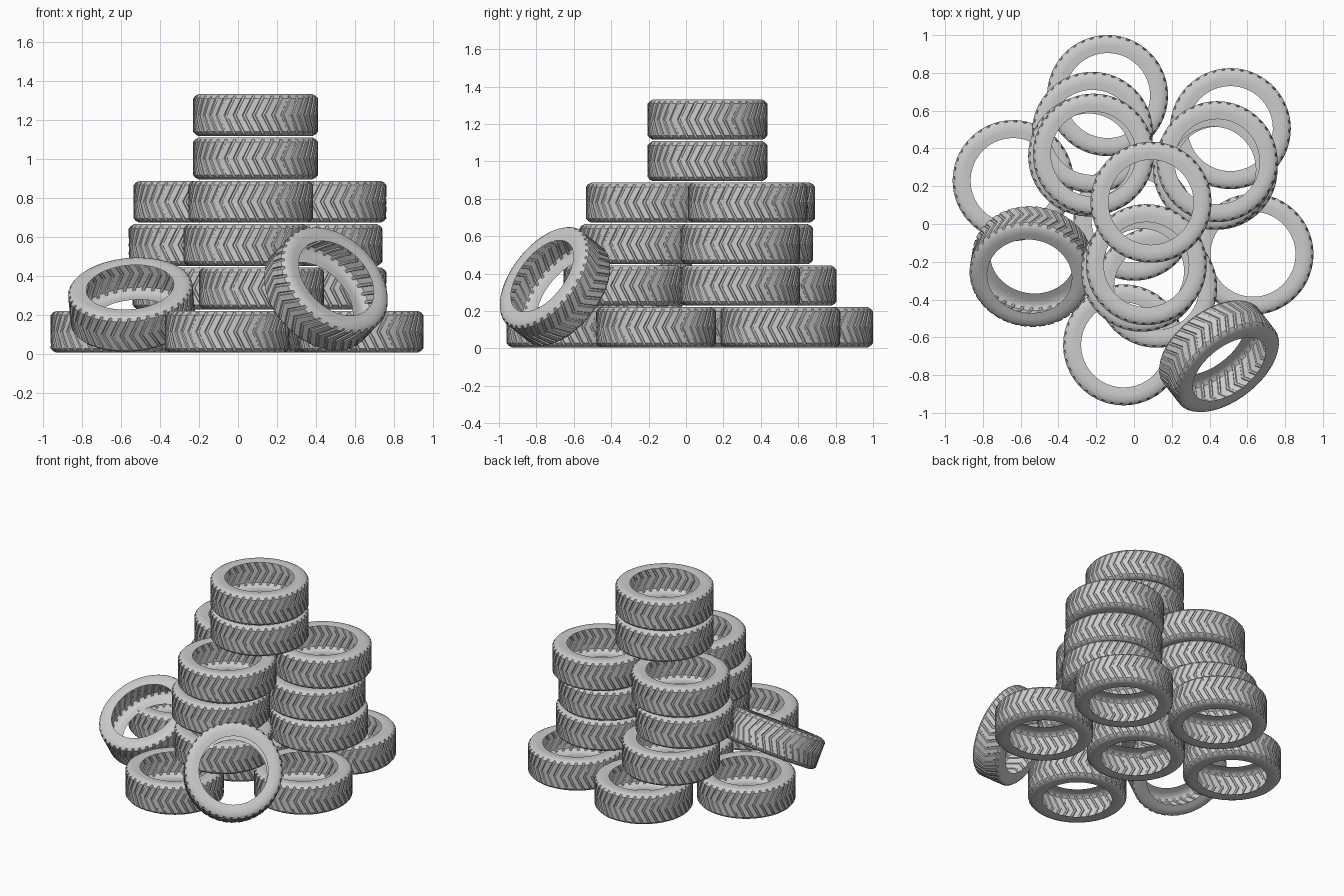
import bpy, bmesh
from math import cos, sin, pi
from mathutils import Vector

if "Cube" in bpy.data.objects:
    bpy.data.objects.remove(bpy.data.objects["Cube"])

R, HALF, HOLE = 0.32, 0.107, 0.225
BLOCKS = 40                      # chevron tread blocks around one tyre
STEPS = [(0.0, 0.0), (0.62, 0.0), (0.70, 0.006), (0.92, 0.006)]  # block / groove

# cross-section from top rim to bottom rim: (radius, z, is_tread)
top = [(HOLE, 0.103, False), (0.262, 0.107, False), (0.292, 0.107, False),
       (0.309, 0.098, False)]
tread = [(R, z, True) for z in (0.085, 0.045, 0.0, -0.045, -0.085)]
profile = top + tread + [(r, -z, t) for r, z, t in reversed(top)]


def tyre_mesh():
    bm = bmesh.new()
    rings = []
    for r, z, is_tread in profile:
        ring = []
        for b in range(BLOCKS):
            for frac, depth in STEPS:
                # the chevron is made by twisting the columns with height
                a = 2 * pi * (b + frac + 1.1 * abs(z) / HALF) / BLOCKS
                rr = r - (depth if is_tread else 0)
                ring.append(bm.verts.new((rr * cos(a), rr * sin(a), z)))
        rings.append(ring)
    n = len(rings[0])
    for upper, lower in zip(rings, rings[1:]):
        for i in range(n):
            j = (i + 1) % n
            bm.faces.new((upper[i], lower[i], lower[j], upper[j]))
    bmesh.ops.recalc_face_normals(bm, faces=bm.faces)
    # open shell: make sure the tread faces outward
    f = max(bm.faces, key=lambda q: q.calc_center_median().xy.length)
    if f.normal.dot(f.calc_center_median()) < 0:
        bmesh.ops.reverse_faces(bm, faces=bm.faces)
    me = bpy.data.meshes.new("tyre")
    bm.to_mesh(me)
    bm.free()
    return me


mesh = tyre_mesh()


def add_tyre(name, loc, axis=(0, 0, 1)):
    ob = bpy.data.objects.new(name, mesh)
    bpy.context.collection.objects.link(ob)
    ob.location = loc
    ob.rotation_mode = 'QUATERNION'
    ob.rotation_quaternion = Vector((0, 0, 1)).rotation_difference(Vector(axis))
    return ob


# stacked layers, bottom to top
layers = [
    [(-0.64, 0.23), (-0.14, 0.68), (0.51, 0.505), (0.63, -0.16), (-0.055, -0.64), (0.0, 0.02)],
    [(0.12, -0.335), (0.44, 0.29), (-0.22, 0.485)],
    [(0.04, -0.25), (0.42, 0.29), (-0.24, 0.36)],
    [(0.065, -0.215), (0.44, 0.33), (-0.215, 0.37)],
    [(0.09, 0.115)],
    [(0.09, 0.115)],
]
for k, spots in enumerate(layers):
    for i, (x, y) in enumerate(spots):
        add_tyre(f"tyre_layer{k + 1}_{i + 1}", (x, y, 0.113 + 0.222 * k))

# tyres leaning against the pile
add_tyre("leaning_tyre_left", (-0.545, -0.225, 0.252), (-0.08, -0.5, 0.86))
last = add_tyre("leaning_tyre_right", (0.45, -0.70, 0.332), (0.52, -0.67, 0.53))

# shared mesh: smooth once
bpy.context.view_layer.objects.active = last
last.select_set(True)
bpy.ops.object.shade_smooth_by_angle(angle=0.5)
